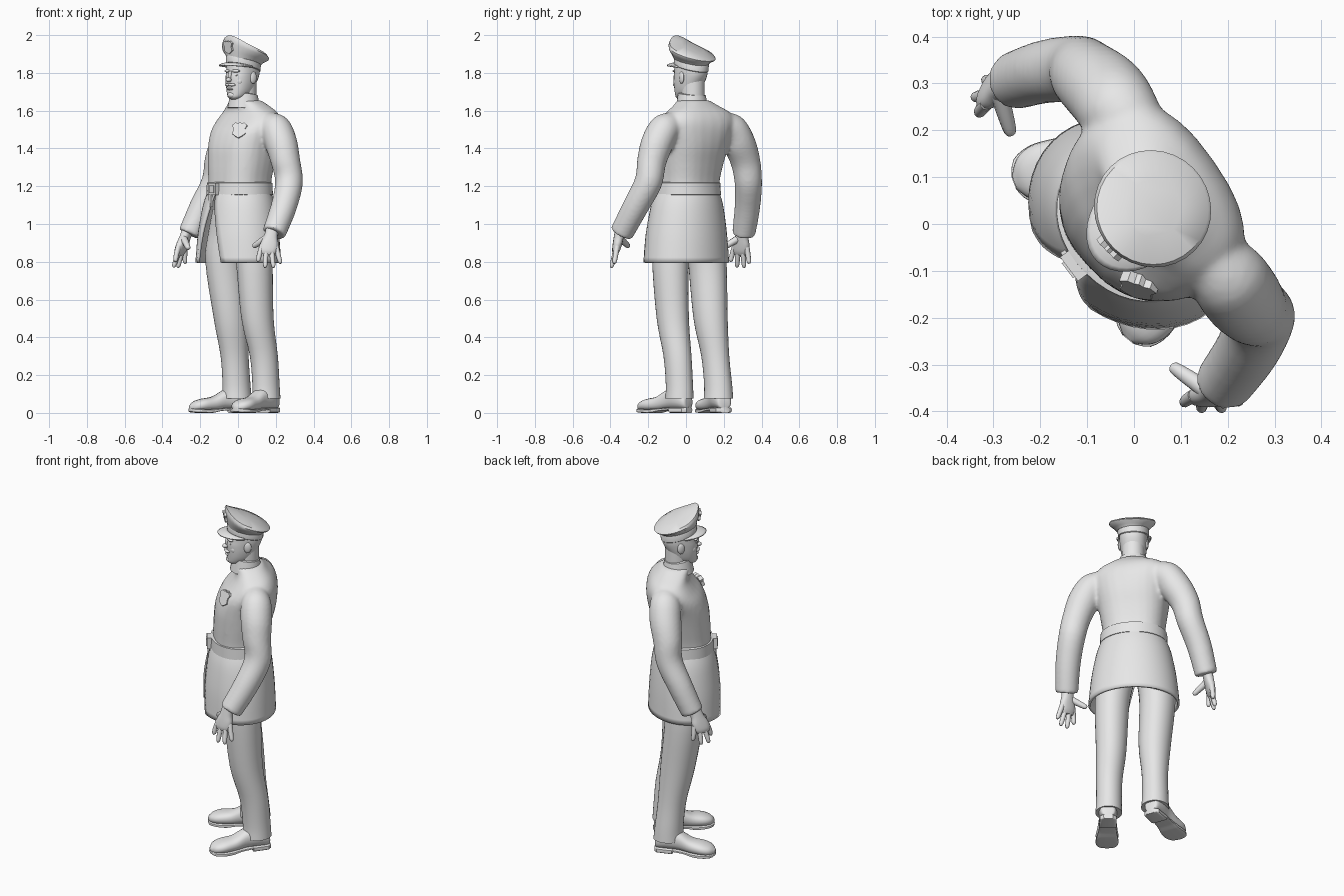
import bpy, bmesh, math
from mathutils import Vector, Matrix

if "Cube" in bpy.data.objects:
    bpy.data.objects.remove(bpy.data.objects["Cube"])

grey = bpy.data.materials.new("plain_grey")
grey.diffuse_color = (0.8, 0.8, 0.8, 1)
grey.use_nodes = True
grey.node_tree.nodes["Principled BSDF"].inputs["Base Color"].default_value = grey.diffuse_color
Z = Vector((0, 0, 1))
H = math.sqrt(0.5)


def P(u, f, z):
    """Figure frame: u to its left, f forward, z up (it faces a diagonal)."""
    return Vector((H * (u - f), -H * (u + f), z))


U, F = P(1, 0, 0), P(0, 1, 0)


def finish(name, bm, angle=40):
    bmesh.ops.recalc_face_normals(bm, faces=bm.faces)
    me = bpy.data.meshes.new(name)
    bm.to_mesh(me)
    bm.free()
    ob = bpy.data.objects.new(name, me)
    bpy.context.collection.objects.link(ob)
    me.materials.append(grey)
    bpy.ops.object.select_all(action='DESELECT')
    ob.select_set(True)
    bpy.context.view_layer.objects.active = ob
    bpy.ops.object.shade_smooth_by_angle(angle=math.radians(angle))
    return ob


def ring(c, ax, ay, p=2, n=28, bump=0):
    """Superellipse section; bump lifts its front into a peak."""
    pts = []
    for i in range(n):
        t = 2 * math.pi * i / n
        co, si = math.cos(t), math.sin(t)
        pts.append(c + ax * math.copysign(abs(co) ** (2 / p), co)
                   + ay * math.copysign(abs(si) ** (2 / p), si) + Z * bump * max(0, si) ** 4)
    return pts


def smooth_rows(rows, sub):
    """Catmull-Rom interpolation between cross-sections."""
    out = []
    for i in range(len(rows) - 1):
        a, b, c, d = rows[max(i - 1, 0)], rows[i], rows[i + 1], rows[min(i + 2, len(rows) - 1)]
        for k in range(sub):
            t = k / sub
            out.append([(2 * q + (r - p) * t + (2 * p - 5 * q + 4 * r - s) * t * t
                         + (3 * q - p - 3 * r + s) * t ** 3) / 2
                        for p, q, r, s in zip(a, b, c, d)])
    return out + [rows[-1]]


def add_loft(bm, rows, sub=4, closed=True):
    vs = [[bm.verts.new(p) for p in r] for r in smooth_rows(rows, sub)]
    n = len(vs[0])
    for a, b in zip(vs, vs[1:]):
        for i in range(n if closed else n - 1):
            j = (i + 1) % n
            bm.faces.new((a[i], a[j], b[j], b[i]))
    if closed:
        bm.faces.new(vs[0])
        bm.faces.new(vs[-1])


def loft(name, rows, sub=4, angle=40):
    bm = bmesh.new()
    add_loft(bm, rows, sub)
    return finish(name, bm, angle)


def sheet(name, rows, thick, sub=4):
    bm = bmesh.new()
    add_loft(bm, rows, sub, False)
    m = finish(name, bm).modifiers.new("thickness", 'SOLIDIFY')
    m.thickness, m.offset = thick, 0


def tube_rows(path, n=20):
    """Round sections along a mostly downward path of (x, y, z, radius)."""
    pts = [Vector(q[:3]) for q in path]
    rows = []
    for i, q in enumerate(path):
        t = (pts[min(i + 1, len(pts) - 1)] - pts[max(i - 1, 0)]).normalized()
        x = t.cross(F).normalized()
        rows.append(ring(pts[i], x * q[3], x.cross(t) * q[3], 2, n))
    return rows


def ball(name, u, f, z, scale, yaw=0):
    bm = bmesh.new()
    bmesh.ops.create_uvsphere(bm, u_segments=16, v_segments=10, radius=1)
    bm.transform(Matrix.Translation(P(u, f, z)) @ Matrix.Rotation(math.radians(yaw - 45), 4, 'Z')
                 @ Matrix.Diagonal((*scale, 1)))
    return finish(name, bm)


def plate(name, half, u, f, z, size, thick, yaw=0, lean=0):
    """Mirrored outline, extruded, standing upright and facing forward."""
    bm = bmesh.new()
    outline = half + [(-x, y) for x, y in reversed(half) if x > 0]
    face = bm.faces.new([bm.verts.new((x * size, 0, y * size)) for x, y in outline])
    new = bmesh.ops.extrude_face_region(bm, geom=[face])["geom"]
    bmesh.ops.translate(bm, verts=[v for v in new if isinstance(v, bmesh.types.BMVert)],
                        vec=(0, thick, 0))
    bm.transform(Matrix.Translation(P(u, f, z)) @ Matrix.Rotation(math.radians(yaw - 45), 4, 'Z')
                 @ Matrix.Rotation(math.radians(lean), 4, 'X'))
    return finish(name, bm, 30)


def turned(yaw):
    r = Matrix.Rotation(math.radians(yaw), 3, 'Z')
    return r @ U, r @ F


# Jacket body and sleeves, fused into one garment
bm = bmesh.new()
body = []
for z, f, a, b, yaw in [(1.16, -.012, .166, .146, -1), (1.23, -.014, .167, .147, -2), (1.32, -.025, .18, .155, -4),
                        (1.41, -.042, .196, .163, -7), (1.49, -.063, .214, .154, -10), (1.545, -.084, .215, .13, -10),
                        (1.59, -.09, .185, .105, -10), (1.625, -.074, .13, .088, -6), (1.655, -.052, .082, .079, -3)]:
    x, y = turned(yaw)
    body.append(ring(P(0, f, z), x * a, y * b, 2.5))
add_loft(bm, body)
sleeves = {
    "left": [(.14, -.04, 1.54, .06), (.197, -.11, 1.505, .083), (.228, -.152, 1.43, .086), (.252, -.182, 1.33, .078),
             (.27, -.2, 1.22, .074), (.242, -.268, 1.09, .069), (.19, -.342, .95, .063)],
    "right": [(.03, .16, 1.54, .06), (-.027, .236, 1.505, .084), (-.06, .28, 1.43, .087), (-.1, .315, 1.33, .079),
              (-.122, .33, 1.22, .073), (-.19, .325, 1.09, .068), (-.257, .305, .945, .062)]}
for path in sleeves.values():
    add_loft(bm, tube_rows(path))
jacket = finish("jacket", bm)
m = jacket.modifiers.new("fuse", 'REMESH')
m.mode, m.voxel_size, m.use_smooth_shade = 'VOXEL', .009, True
m = jacket.modifiers.new("soften", 'SMOOTH')
m.factor, m.iterations = .5, 10

# Jacket skirt, open at the front
rows = []
for z, u, f, a, b, left, right in [(1.19, 0, -.012, .164, .143, -7, -9), (1.1, 0, -.008, .198, .168, -3, -15),
                                   (.95, 0, -.003, .226, .188, 7, -26), (.795, 0, -.002, .242, .196, 15, -35)]:
    row = []
    for i in range(41):
        t = math.radians(left + (360 + right - left) * i / 40)
        row.append(P(u + a * math.sin(t), f + b * math.cos(t), z))
    rows.append(row)
sheet("jacket_skirt", rows, .014)

# Belt, buckle, strap end and collar
loft("belt", [ring(P(0, -.012, z), U * (.185 + d), F * (.162 + d), 2.1, 40)
              for z, d in [(1.152, -.014), (1.155, 0), (1.218, -.003), (1.222, -.02)]], 1)
box = [(1, -1), (1, 1)]
plate("buckle", box, -.03, .166, 1.185, .032, .03, -8)
plate("buckle_inset", box, -.03, .171, 1.185, .02, .02, -8)
plate("strap_end", [(.5, -1.5), (.5, 1)], -.055, .157, 1.13, .026, .012, -12)
loft("collar", [ring(P(0, -.045, z), U * r, F * r + Z * .008) for z, r in
                [(1.61, .088), (1.65, .08), (1.687, .073), (1.69, .06)]], 1)

# Trousers
legs = {
    "left": [(.05, -.045, 1.08, .1), (.07, -.065, .95, .1), (.086, -.082, .8, .094), (.103, -.07, .5, .083),
             (.137, -.045, .3, .072), (.148, -.035, .15, .07), (.15, -.035, .075, .073)],
    "right": [(-.03, .06, 1.08, .1), (-.055, .095, .95, .1), (-.071, .113, .8, .099), (-.038, .13, .5, .088),
              (-.018, .155, .3, .072), (-.008, .17, .15, .072), (-.005, .172, .075, .076)]}
for side, path in legs.items():
    loft(side + "_trouser_leg", [ring(Vector(q[:3]), U * q[3], F * q[3] * 1.09, 1.92) for q in path])

# Shoes: upper, sole and heel lofted from heel to toe
for side, heel, toe in [("left", (.195, .015, 0), (-.012, -.245, 0)), ("right", (.055, .205, 0), (-.255, .088, 0))]:
    h, d = Vector(heel), Vector(toe) - Vector(heel)
    across = Z.cross(d.normalized())

    def foot(name, table, p, sub, h=h, d=d, across=across):
        loft(name, [ring(h + d * t + Z * (lo + hi) / 2, across * w, Z * (hi - lo) / 2, p, 20)
                    for t, w, lo, hi in table], sub)
    foot(side + "_shoe", [(.0, .02, .03, .07), (.03, .04, .02, .1), (.2, .05, .02, .14), (.4, .048, .02, .125),
                          (.6, .055, .012, .088), (.8, .062, .01, .075), (.93, .047, .01, .06),
                          (1, .015, .015, .04)], 2.4, 4)
    foot(side + "_sole", [(.3, .045, .015, .028), (.5, .05, .01, .024), (.65, .058, 0, .02), (.82, .063, 0, .02),
                          (.95, .048, .002, .022), (1.005, .015, .008, .024)], 5, 3)
    foot(side + "_heel", [(-.01, .025, 0, .03), (.04, .045, 0, .03), (.3, .048, 0, .03)], 5, 1)

# Hands: palm, four fingers and thumb
hands = {
    "left": ((.183, -.345, .985), (.165, -.365, .885),
             [(.105, -.382, .8), (.143, -.396, .768), (.188, -.396, .768), (.226, -.38, .79)], (.08, -.303, .88)),
    "right": ((-.262, .302, .98), (-.298, .29, .88),
              [(-.332, .235, .8), (-.342, .27, .77), (-.318, .308, .768), (-.28, .335, .79)], (-.262, .19, .87))}
for side, (wrist, palm, tips, thumb) in hands.items():
    w, c = Vector(wrist), Vector(palm)
    spread = (Vector(tips[3]) - Vector(tips[0])).normalized()
    flat = spread.cross(Z).normalized()
    loft(side + "_palm", [ring(w.lerp(c, t), spread * a, flat * b, 2.4, 16) for t, a, b in
                          [(0, .034, .028), (.5, .036, .027), (.9, .048, .025), (1.25, .046, .021), (1.45, .036, .013)]])
    for i, tip in enumerate(tips):
        a, b = c + spread * (i - 1.5) * .024, Vector(tip)
        k = (a + b) / 2 + (a - w).normalized() * .008
        loft(f"{side}_finger_{i + 1}", tube_rows([(*a, .015), (*k, .0135), (*a.lerp(b, .9), .011), (*b, .004)], 10))
    a, b = w.lerp(c, .55) - spread * .015, Vector(thumb)
    loft(side + "_thumb", tube_rows([(*a, .02), (*a.lerp(b, .55), .017), (*a.lerp(b, .92), .013), (*b, .005)], 10))

# Neck, head and face
loft("neck", [ring(P(0, -.05, z), U * .062, F * .064) for z in (1.62, 1.78)], 1)
loft("head", [ring(P(0, f, z), U * a, F * b, 2.25) for z, f, a, b in
              [(1.66, .018, .02, .026), (1.672, .008, .042, .05), (1.7, -.012, .059, .072), (1.74, -.022, .069, .083),
               (1.78, -.032, .074, .094), (1.81, -.038, .076, .094), (1.86, -.04, .076, .092)]])
ball("nose_bridge", 0, .058, 1.785, (.01, .015, .026))
ball("nose_tip", 0, .07, 1.763, (.014, .017, .012))
ball("chin", 0, .05, 1.683, (.024, .016, .016))
ball("lower_lip", 0, .06, 1.714, (.02, .01, .006))
for s, side in ((1, "left"), (-1, "right")):
    ball(side + "_moustache", s * .016, .063, 1.737, (.022, .01, .008), s * 20)
    ball(side + "_eye", s * .03, .048, 1.788, (.013, .007, .006))
    ball(side + "_brow", s * .03, .048, 1.81, (.026, .012, .008), s * 15)
    ball(side + "_cheek", s * .036, .032, 1.755, (.024, .018, .024), s * 25)
    ball(side + "_ear", s * .074, -.04, 1.775, (.01, .021, .032), s * -12)

# Peaked cap: band, flared tilted crown, peak
loft("cap_band", [ring(P(0, -.04, z), U * a, F * (a + .014) + Z * .024, 2, 32) for z, a in
                  [(1.825, .08), (1.828, .084), (1.862, .086), (1.87, .083)]], 1)
loft("cap_crown", [ring(P(.005, f, z), U * a, F * b + Z * s, 2, 32, k) for z, f, a, b, s, k in
                   [(1.86, -.04, .083, .097, .024, 0), (1.878, -.043, .1, .106, .03, .005),
                    (1.895, -.05, .124, .12, .038, .02), (1.906, -.051, .127, .123, .045, .034),
                    (1.918, -.051, .12, .118, .049, .032), (1.936, -.052, .06, .06, .03, .006)]], 1)
rows = []
for k in (0, .5, 1):
    row = []
    for i in range(21):
        t = math.radians(-80 + 8 * i)
        reach = .053 * k * math.cos(t) ** .6
        row.append(P((.085 + reach * .5) * math.sin(t), -.04 + (.098 + reach) * math.cos(t),
                     1.829 + .024 * math.cos(t) - .012 * k * k * math.cos(t)))
    rows.append(row)
sheet("cap_peak", rows, .008, 2)

# Shield badges
shield = [(0, -1.1), (.45, -.85), (.85, -.55), (.75, .1), (1, .6), (.6, .95), (.25, .85), (0, 1)]
plate("chest_badge", shield, .105, .097, 1.5, .042, .025, 26, -20)
plate("cap_badge", shield, 0, .077, 1.936, .033, .015, 0, 10)
